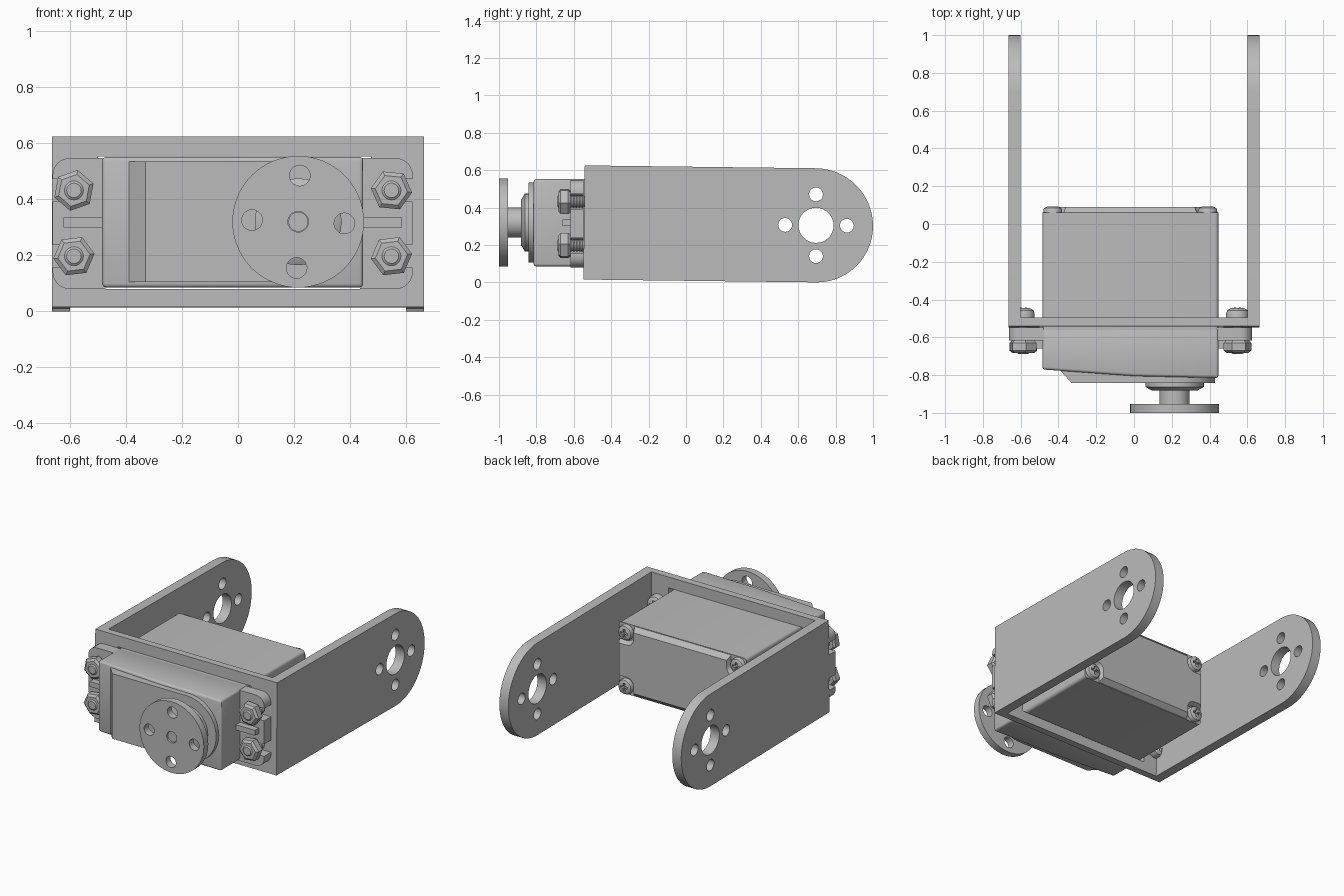
import bpy, bmesh, math
from math import pi, cos, sin

if "Cube" in bpy.data.objects:
    bpy.data.objects.remove(bpy.data.objects["Cube"])

grey = bpy.data.materials.new("plain grey")
grey.use_nodes = True
grey.diffuse_color = (0.5, 0.5, 0.5, 1)
grey.node_tree.nodes["Principled BSDF"].inputs["Base Color"].default_value = (0.5, 0.5, 0.5, 1)


def finish(name, bm):
    bmesh.ops.recalc_face_normals(bm, faces=bm.faces)
    mesh = bpy.data.meshes.new(name)
    bm.to_mesh(mesh)
    bm.free()
    mesh.materials.append(grey)
    obj = bpy.data.objects.new(name, mesh)
    bpy.context.collection.objects.link(obj)
    return obj


def arc(cu, cv, r, start, end, n=10):
    steps = [math.radians(start + (end - start) * i / n) for i in range(n + 1)]
    return [(cu + r * cos(a), cv + r * sin(a)) for a in steps]


def circle(cu, cv, r, n=32):
    return arc(cu, cv, r, 0, 360, n)[:-1]


def rounded(u0, u1, v0, v1, r):
    corners = [(u1 - r, v1 - r), (u0 + r, v1 - r), (u0 + r, v0 + r), (u1 - r, v0 + r)]
    return [p for i, c in enumerate(corners) for p in arc(*c, r, 90 * i, 90 * i + 90, 6)]


def plate(name, loops, axis, lo, hi, adjust=None):
    """Extrude an outline with holes along an axis."""
    place = {"x": lambda u, v, w: (w, u, v),
             "y": lambda u, v, w: (u, w, v),
             "z": lambda u, v, w: (u, v, w)}[axis]
    bm = bmesh.new()
    for loop in loops:
        vs = [bm.verts.new(place(u, v, lo)) for u, v in loop]
        for i, v in enumerate(vs):
            bm.edges.new((v, vs[i - 1]))
    bmesh.ops.triangle_fill(bm, use_beauty=True, edges=bm.edges[:])
    out = bmesh.ops.extrude_face_region(bm, geom=bm.faces[:])["geom"]
    top = [g for g in out if isinstance(g, bmesh.types.BMVert)]
    bmesh.ops.translate(bm, verts=top, vec=place(0, 0, hi - lo))
    if adjust:
        for v in top:
            adjust(v.co)
    return finish(name, bm)


def lathe(name, x, z, profile, n=32, turn=0.0):
    """Revolve (radius, y) points about an axis along y."""
    bm = bmesh.new()
    rings = []
    for r, y in profile:
        rings.append([bm.verts.new((x + r * cos(turn + 2 * pi * i / n), y,
                                    z + r * sin(turn + 2 * pi * i / n))) for i in range(n)])
    for a, b in zip(rings, rings[1:]):
        for i in range(n):
            bm.faces.new((a[i - 1], a[i], b[i], b[i - 1]))
    bm.faces.new(rings[0])
    bm.faces.new(rings[-1])
    return finish(name, bm)


def apply_modifier(obj, kind, **settings):
    mod = obj.modifiers.new(kind.lower(), kind)
    for key, value in settings.items():
        setattr(mod, key, value)
    bpy.context.view_layer.objects.active = obj
    bpy.ops.object.modifier_apply(modifier=mod.name)


def screw_head(name, x, z, r, y, height):
    """Pan head facing +y with a cross recess."""
    head = lathe(name, x, z, [(r, y - 0.01), (r, y + height * 0.45), (r * 0.9, y + height * 0.75),
                              (r * 0.6, y + height * 0.95), (r * 0.3, y + height)])
    a, b = r * 0.14, r * 0.55
    cross = [(a, a), (a, b), (-a, b), (-a, a), (-b, a), (-b, -a),
             (-a, -a), (-a, -b), (a, -b), (a, -a), (b, -a), (b, a)]
    cutter = plate("cross_cutter", [[(x + u, z + v) for u, v in cross]], "y",
                   y + height * 0.4, y + height * 2)
    cutter.hide_render = True
    apply_modifier(head, "BOOLEAN", object=cutter, operation="DIFFERENCE", solver="EXACT")
    bpy.data.objects.remove(cutter)


# Bracket: two round-ended arms joined by a plate with a window
arm = [(-0.545, 0), (0.695, 0)] + arc(0.695, 0.305, 0.305, -90, 90, 32) [1:] + [(-0.545, 0.61)]
holes = [circle(0.695, 0.305, 0.094)]
holes += [circle(0.695 + 0.165 * cos(k * pi / 2), 0.305 + 0.165 * sin(k * pi / 2), 0.037, 20) for k in range(4)]
window = [(-0.5, 0.065), (0.475, 0.065), (0.475, 0.538), (-0.5, 0.538)]
front = [(-0.6, 0), (0.6, 0), (0.6, 0.61), (-0.6, 0.61)]
bracket = [plate("left_arm", [arm] + holes, "x", 0.6, 0.665),
           plate("right_arm", [arm] + holes, "x", -0.665, -0.6),
           plate("front_plate", [front, window], "y", -0.545, -0.498)]
for part in bracket:
    for v in part.data.vertices:
        y, z = v.co.y, v.co.z
        v.co.z += 0.0122 * (0.695 - y)
        v.co.y += 0.0122 * (z - 0.305) * (y < 0)

# Motor case, rear part and sloped front part
X0, X1, Z0, Z1 = -0.485, 0.447, 0.085, 0.552
MID = (X0 + X1) / 2
plate("motor_case", [rounded(X0, X1, Z0, Z1, 0.02)], "y", -0.56, 0.06)
gear_top = [(X0, -0.55), (X1, -0.55), (X1, -0.815), (0.0, -0.805), (X0, -0.77)]
gear_case = plate("gear_case", [gear_top], "z", Z0, Z1)
apply_modifier(gear_case, "BEVEL", width=0.014, segments=3, limit_method="ANGLE", angle_limit=0.6)

# Rear lid with scooped corners and sloping edges
scoops = [(0.39, 0.497, 270, 180), (-0.43, 0.497, 360, 270), (-0.43, 0.14, 90, 0), (0.39, 0.14, 180, 90)]
lid = []
for cx, cz, a0, a1 in scoops:
    corner_x = X1 if cx > 0 else X0
    corner_z = Z1 if cz > 0.3 else Z0
    curve = arc(cx, cz, 0.055, a0, a1, 8)
    side, end = (corner_x, curve[0][1]), (curve[0][0], corner_z)
    if a0 in (270, 90):
        lid += [(corner_x, curve[0][1])] + curve + [(curve[-1][0], corner_z)]
    else:
        lid += [(curve[0][0], corner_z)] + curve + [(corner_x, curve[-1][1])]


def slope_lid(co):
    co.x = MID + (co.x - MID) * 0.96
    co.z = 0.318 + (co.z - 0.318) * 0.86


plate("rear_lid", [lid], "y", 0.055, 0.09, slope_lid)
for cx, cz, _, _ in scoops:
    screw_head("lid_screw", cx, cz, 0.05, 0.06, 0.033)


# Raised front panel, round about the shaft
def slope_panel(co):
    if co.x < -0.38:
        co.x = -0.33


SX, SZ = 0.215, 0.32
panel = [(-0.395, SZ - 0.215)] + arc(SX, SZ, 0.215, -90, 90, 24) + [(-0.395, SZ + 0.215)]
plate("front_panel", [panel], "y", -0.77, -0.843, slope_panel)

# Output shaft and horn disc
lathe("shaft_collar", SX, SZ, [(0.155, -0.83), (0.155, -0.862), (0.12, -0.882), (0.07, -0.882)])
lathe("output_shaft", SX, SZ, [(0.08, -0.87), (0.08, -0.955)])
lathe("shaft_screw", SX, SZ, [(0.035, -0.94), (0.035, -0.99)])
tilt = math.radians(-2)
horn_holes = [circle(SX + 0.165 * cos(tilt + k * pi / 2), SZ + 0.165 * sin(tilt + k * pi / 2), 0.037, 20)
              for k in range(4)]
plate("horn_disc", [circle(SX, SZ, 0.235, 64), circle(SX, SZ, 0.037, 20)] + horn_holes, "y", -1, -0.953)

# Mounting ears, ribs and bolts on both sides
BOLTS = (0.197, 0.432)
for side, word in ((1, "left"), (-1, "right")):
    outer, inner, hole = [MID + side * d for d in (0.643, 0.455, 0.567)]
    ear = [(inner, 0.08)] + [(MID + side * u, v) for u, v in arc(0.583, 0.14, 0.06, -90, 0, 6)]
    for bz in BOLTS:
        slot = [(MID + side * u, v) for u, v in arc(0.567, bz, 0.04, 270, 90, 8)]
        ear += [(outer, bz - 0.04)] + slot + [(outer, bz + 0.04)]
    ear += [(MID + side * u, v) for u, v in arc(0.583, 0.487, 0.06, 0, 90, 6)] + [(inner, 0.547)]
    plate(word + "_ear", [ear], "y", -0.618, -0.547)
    rib = sorted((inner, MID + side * 0.605))
    plate(word + "_rib", [[(rib[0], 0.3), (rib[1], 0.3), (rib[1], 0.335), (rib[0], 0.335)]],
          "y", -0.66, -0.61)
    for i, bz in enumerate(BOLTS):
        lathe(word + "_nut", hole, bz, [(0.058, -0.682), (0.074, -0.67), (0.074, -0.63), (0.062, -0.617)],
              6, 0.12 - 0.22 * i * side)
        thread = [(0.034 if k % 2 else 0.028, -0.625 + 0.008 * k) for k in range(17)]
        lathe(word + "_bolt", hole, bz, [(0.026, -0.688), (0.034, -0.682)] + thread, 20)
        screw_head(word + "_bolt_head", hole, bz, 0.06, -0.498, 0.055)

# Soft shading on curved sides, crisp edges elsewhere
bpy.ops.object.select_all(action="DESELECT")
for obj in bpy.context.collection.objects:
    if obj.type == "MESH":
        obj.select_set(True)
        bpy.context.view_layer.objects.active = obj
bpy.ops.object.shade_smooth_by_angle(angle=math.radians(30))
